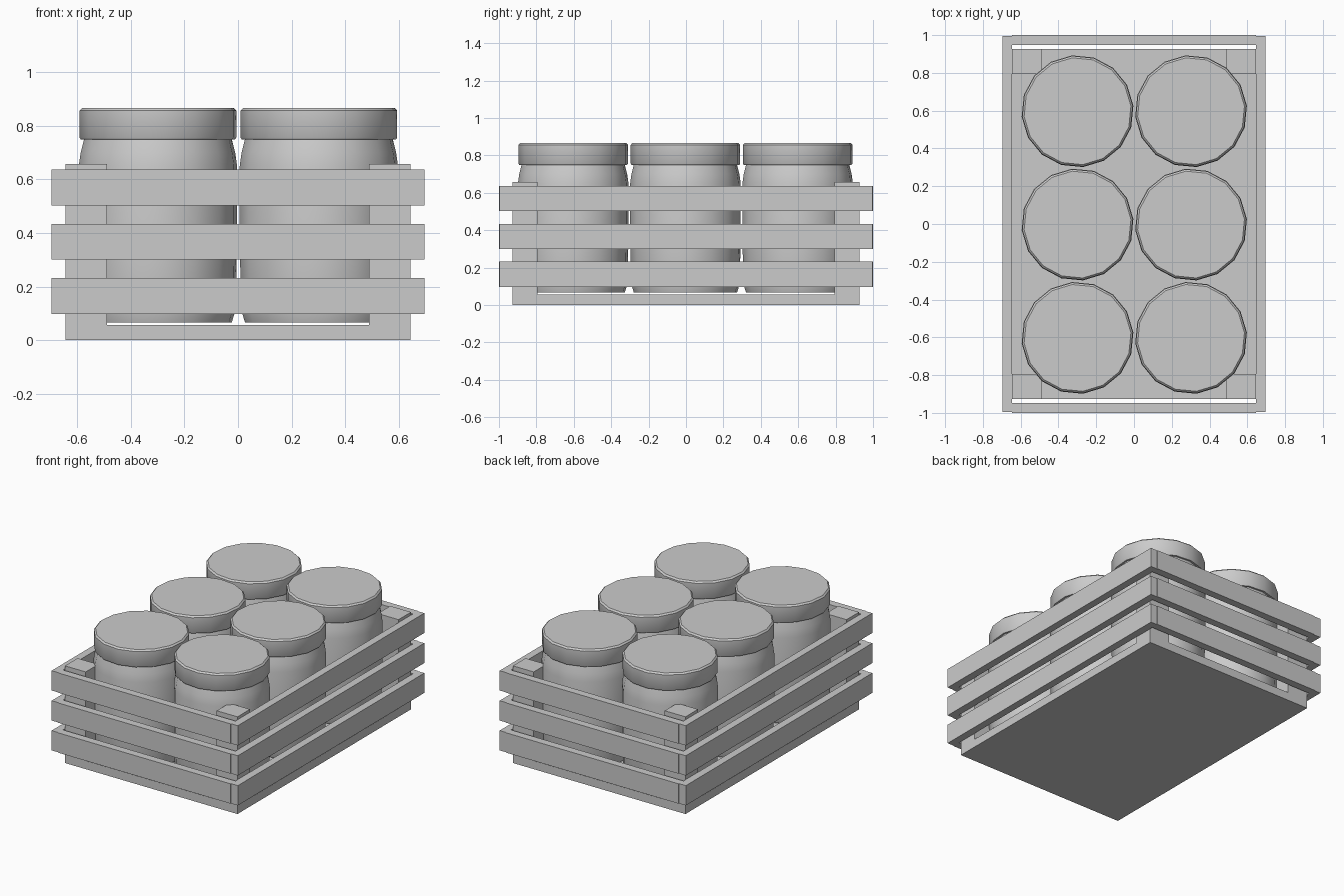
import bpy, bmesh, math
from mathutils import Matrix, Vector

if "Cube" in bpy.data.objects:
    bpy.data.objects.remove(bpy.data.objects["Cube"])

SIDES = 16


def box(name, lo, hi):
    """Axis-aligned box between two corners."""
    lo, hi = Vector(lo), Vector(hi)
    bm = bmesh.new()
    bmesh.ops.create_cube(bm, size=1.0, matrix=Matrix.Translation((lo + hi) / 2)
                          @ Matrix.Diagonal((*(hi - lo), 1)))
    mesh = bpy.data.meshes.new(name)
    bm.to_mesh(mesh)
    bm.free()
    ob = bpy.data.objects.new(name, mesh)
    bpy.context.collection.objects.link(ob)
    return ob


def lathe_mesh(name, profile):
    """Closed, capped turned shape from (radius, z) points."""
    bm = bmesh.new()
    rings = []
    for r, z in profile:
        rings.append([bm.verts.new((r * math.cos(2 * math.pi * (i + 0.25) / SIDES),
                                    r * math.sin(2 * math.pi * (i + 0.25) / SIDES), z))
                      for i in range(SIDES)])
    for a, b in zip(rings, rings[1:]):
        for i in range(SIDES):
            j = (i + 1) % SIDES
            bm.faces.new((a[i], a[j], b[j], b[i]))
    bm.faces.new(rings[0][::-1])
    bm.faces.new(rings[-1])
    mesh = bpy.data.meshes.new(name)
    bm.to_mesh(mesh)
    bm.free()
    mesh.shade_smooth()
    mesh.set_sharp_from_angle(angle=math.radians(35))
    return mesh


def place(name, mesh, loc):
    ob = bpy.data.objects.new(name, mesh)
    ob.location = loc
    bpy.context.collection.objects.link(ob)


# Crate floor
box("crate_floor", (-0.645, -0.927, 0), (0.645, 0.927, 0.056))

# Corner posts
for sx in (-1, 1):
    for sy in (-1, 1):
        xs = sorted((sx * 0.49, sx * 0.645))
        ys = sorted((sy * 0.793, sy * 0.927))
        box("corner_post", (xs[0], ys[0], 0.056), (xs[1], ys[1], 0.657))

# Three rows of slats on all four sides
for zc in (0.165, 0.367, 0.57):
    z0, z1 = zc - 0.067, zc + 0.067
    for s in (-1, 1):
        xs = sorted((s * 0.645, s * 0.696))
        box("side_slat", (xs[0], -0.996, z0), (xs[1], 0.996, z1))
        ys = sorted((s * 0.948, s * 1.0))
        box("end_slat", (-0.645, ys[0], z0), (0.645, ys[1], z1))

# Six jars with lids
body = lathe_mesh("jar_body", [(0.277, 0.066), (0.291, 0.11), (0.297, 0.35),
                               (0.297, 0.65), (0.290, 0.70), (0.276, 0.755)])
lid = lathe_mesh("jar_lid", [(0.290, 0.75), (0.294, 0.756), (0.294, 0.857),
                             (0.284, 0.867)])
for x in (-0.299, 0.302):
    for y in (-0.603, -0.003, 0.597):
        place("jar_body", body, (x, y, 0))
        place("jar_lid", lid, (x, y, 0))
